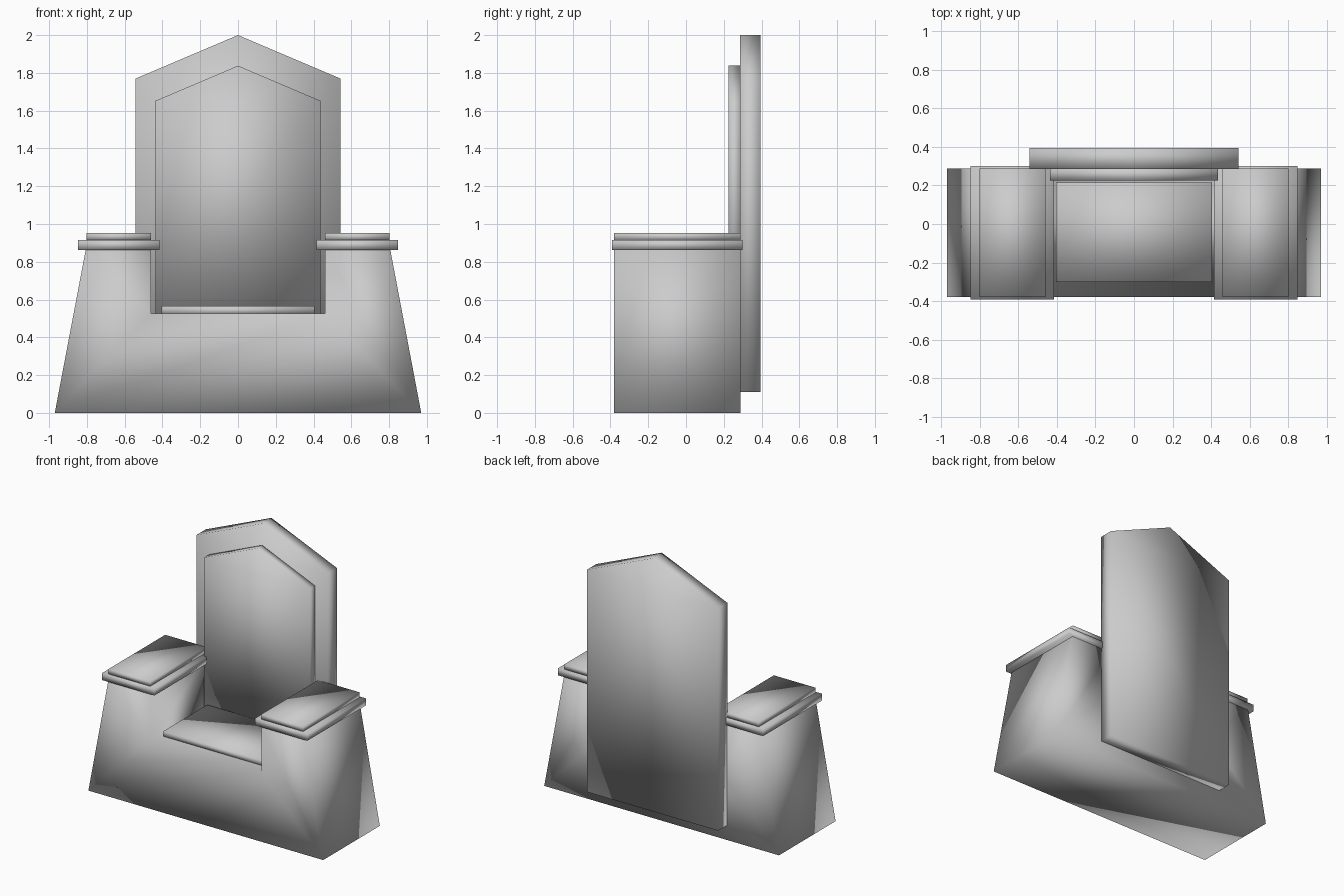
import bpy, bmesh

if "Cube" in bpy.data.objects:
    bpy.data.objects.remove(bpy.data.objects["Cube"])


def finish(name, bm):
    bmesh.ops.recalc_face_normals(bm, faces=bm.faces)
    mesh = bpy.data.meshes.new(name)
    bm.to_mesh(mesh)
    bm.free()
    mesh.shade_smooth()
    obj = bpy.data.objects.new(name, mesh)
    bpy.context.collection.objects.link(obj)
    return obj


def extrude_profile(name, points, y0, y1, splits=()):
    """Extrude an XZ outline along y; splits are point pairs joined across the caps."""
    bm = bmesh.new()
    front = [bm.verts.new((x, y0, z)) for x, z in points]
    back = [bm.verts.new((x, y1, z)) for x, z in points]
    bm.faces.new(front)
    bm.faces.new(back)
    for i in range(len(points)):
        j = (i + 1) % len(points)
        bm.faces.new((front[i], front[j], back[j], back[i]))
    for a, b in splits:
        for ring in (front, back):
            bmesh.ops.connect_verts(bm, verts=[ring[a], ring[b]])
    return finish(name, bm)


def box(name, x0, x1, y0, y1, z0, z1):
    return extrude_profile(name, [(x0, z0), (x1, z0), (x1, z1), (x0, z1)], y0, y1)


def gabled_panel(name, half, bottom, shoulder, apex, y0, y1):
    outline = [(-half, bottom), (half, bottom), (half, shoulder), (0, apex), (-half, shoulder)]
    return extrude_profile(name, outline, y0, y1, [(2, 4)])


# Sloped base with the seat recess
extrude_profile("base", [(-0.97, 0), (0.97, 0), (0.805, 0.87), (0.46, 0.87), (0.46, 0.525),
                         (-0.46, 0.525), (-0.46, 0.87), (-0.805, 0.87)],
                -0.38, 0.288, [(1, 4), (0, 5)])

# Seat cushion
box("seat_cushion", -0.405, 0.405, -0.30, 0.215, 0.52, 0.565)

# Backrest slab and its raised inner panel
gabled_panel("backrest", 0.542, 0.11, 1.77, 2.0, 0.285, 0.395)
gabled_panel("backrest_panel", 0.437, 0.525, 1.652, 1.838, 0.225, 0.29)

# Armrest plates with pads on top
for side, s in (("left", -1), ("right", 1)):
    box(f"{side}_armrest", s * 0.416, s * 0.848, -0.393, 0.3, 0.863, 0.915)
    box(f"{side}_armrest_pad", s * 0.46, s * 0.803, -0.38, 0.288, 0.913, 0.953)
